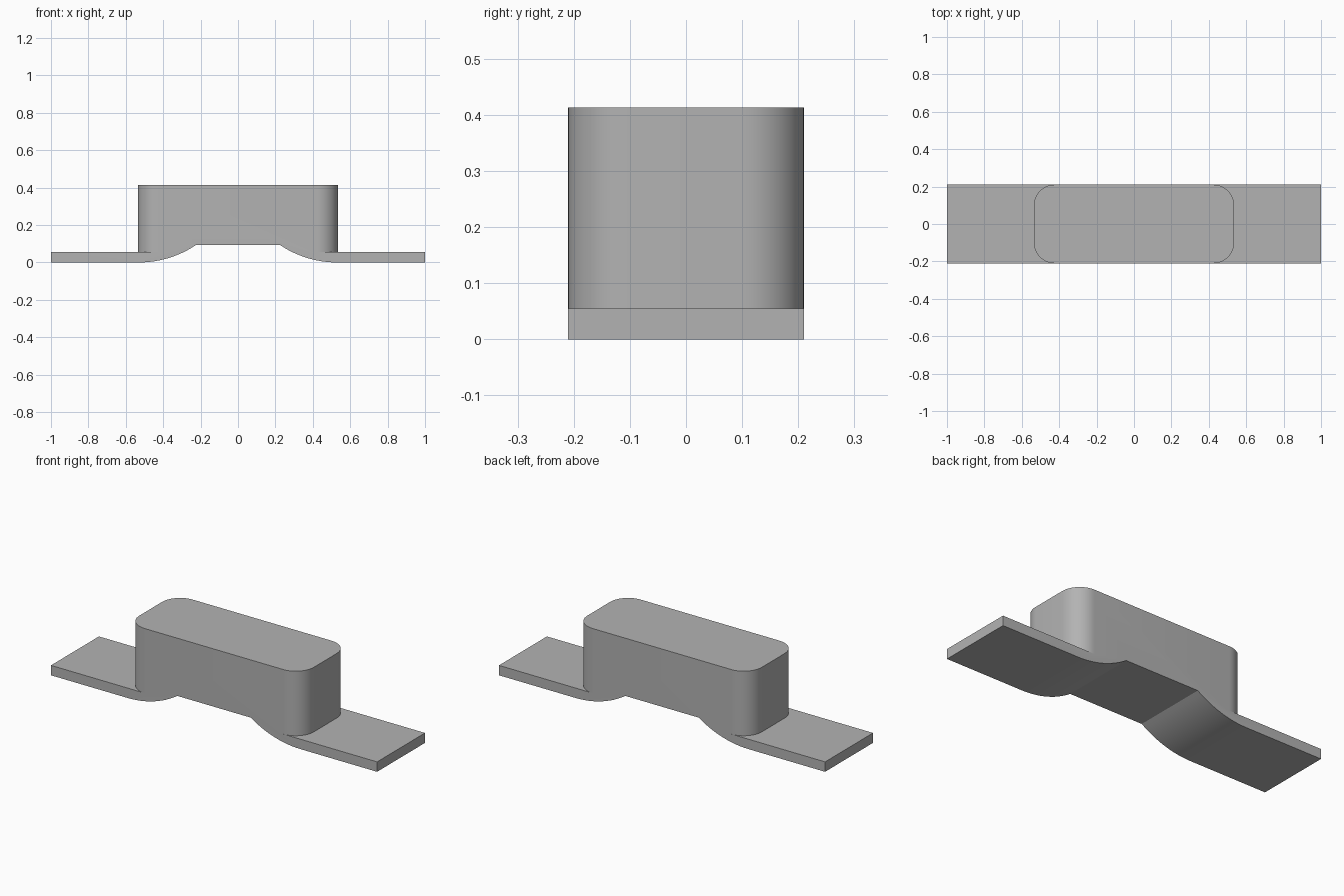
import bpy, bmesh, math

if "Cube" in bpy.data.objects:
    bpy.data.objects.remove(bpy.data.objects["Cube"])

LENGTH, WIDTH = 1.0, 0.21              # half sizes of the strap
BODY, RADIUS = 0.535, 0.11             # half length and corner radius of the block
STRAP_Z, ARCH_Z, TOP_Z = 0.055, 0.093, 0.413
ARCH_IN, ARCH_OUT = 0.225, 0.53        # where the underside starts and stops curving
STEPS = 12

bm = bmesh.new()
cache = {}


def face(points):
    """Add a face, sharing vertices that coincide."""
    verts = []
    for p in points:
        key = tuple(round(c, 5) for c in p)
        if key not in cache:
            cache[key] = bm.verts.new(key)
        verts.append(cache[key])
    bm.faces.new(verts)


# Underside profile: flat tabs, sweeping up to the raised middle
run = ARCH_OUT - ARCH_IN
arc_r = (run ** 2 + ARCH_Z ** 2) / (2 * ARCH_Z)
sweep = math.asin(run / arc_r)
right = []
for i in range(STEPS + 1):
    a = sweep * (1 - i / STEPS)
    right.append((ARCH_OUT - arc_r * math.sin(a), arc_r * (1 - math.cos(a))))
right.append((LENGTH, 0))
under = [(-x, z) for x, z in reversed(right)] + right
for (x0, z0), (x1, z1) in zip(under, under[1:]):
    face([(x0, -WIDTH, z0), (x0, WIDTH, z0), (x1, WIDTH, z1), (x1, -WIDTH, z1)])

# Flat front and back sides
flat = BODY - RADIUS
side = under + [(LENGTH, STRAP_Z), (flat, STRAP_Z), (flat, TOP_Z),
                (-flat, TOP_Z), (-flat, STRAP_Z), (-LENGTH, STRAP_Z)]
for y in (-WIDTH, WIDTH):
    face([(x, y, z) for x, z in side])

# Rounded block ends, strap tops and strap tips
end = []
for cy, start in ((-(WIDTH - RADIUS), -90), (WIDTH - RADIUS, 0)):
    for i in range(STEPS + 1):
        a = math.radians(start + 90 * i / STEPS)
        end.append((flat + RADIUS * math.cos(a), cy + RADIUS * math.sin(a)))
for s in (1, -1):
    for (x0, y0), (x1, y1) in zip(end, end[1:]):
        face([(s * x0, y0, STRAP_Z), (s * x1, y1, STRAP_Z),
              (s * x1, y1, TOP_Z), (s * x0, y0, TOP_Z)])
    face([(s * x, y, STRAP_Z) for x, y in end]
         + [(s * LENGTH, WIDTH, STRAP_Z), (s * LENGTH, -WIDTH, STRAP_Z)])
    face([(s * LENGTH, y, z) for y, z in
          ((-WIDTH, 0), (WIDTH, 0), (WIDTH, STRAP_Z), (-WIDTH, STRAP_Z))])

# Block top
face([(x, y, TOP_Z) for x, y in end] + [(-x, -y, TOP_Z) for x, y in end])

bmesh.ops.recalc_face_normals(bm, faces=bm.faces[:])
mesh = bpy.data.meshes.new("mounting_block")
bm.to_mesh(mesh)
bm.free()

grey = bpy.data.materials.new("light grey")
grey.diffuse_color = (0.45, 0.45, 0.45, 1)
grey.use_nodes = True
grey.node_tree.nodes["Principled BSDF"].inputs["Base Color"].default_value = grey.diffuse_color
mesh.materials.append(grey)

block = bpy.data.objects.new("mounting_block", mesh)
bpy.context.collection.objects.link(block)
bpy.context.view_layer.objects.active = block
block.select_set(True)
bpy.ops.object.shade_smooth_by_angle(angle=math.radians(30))
